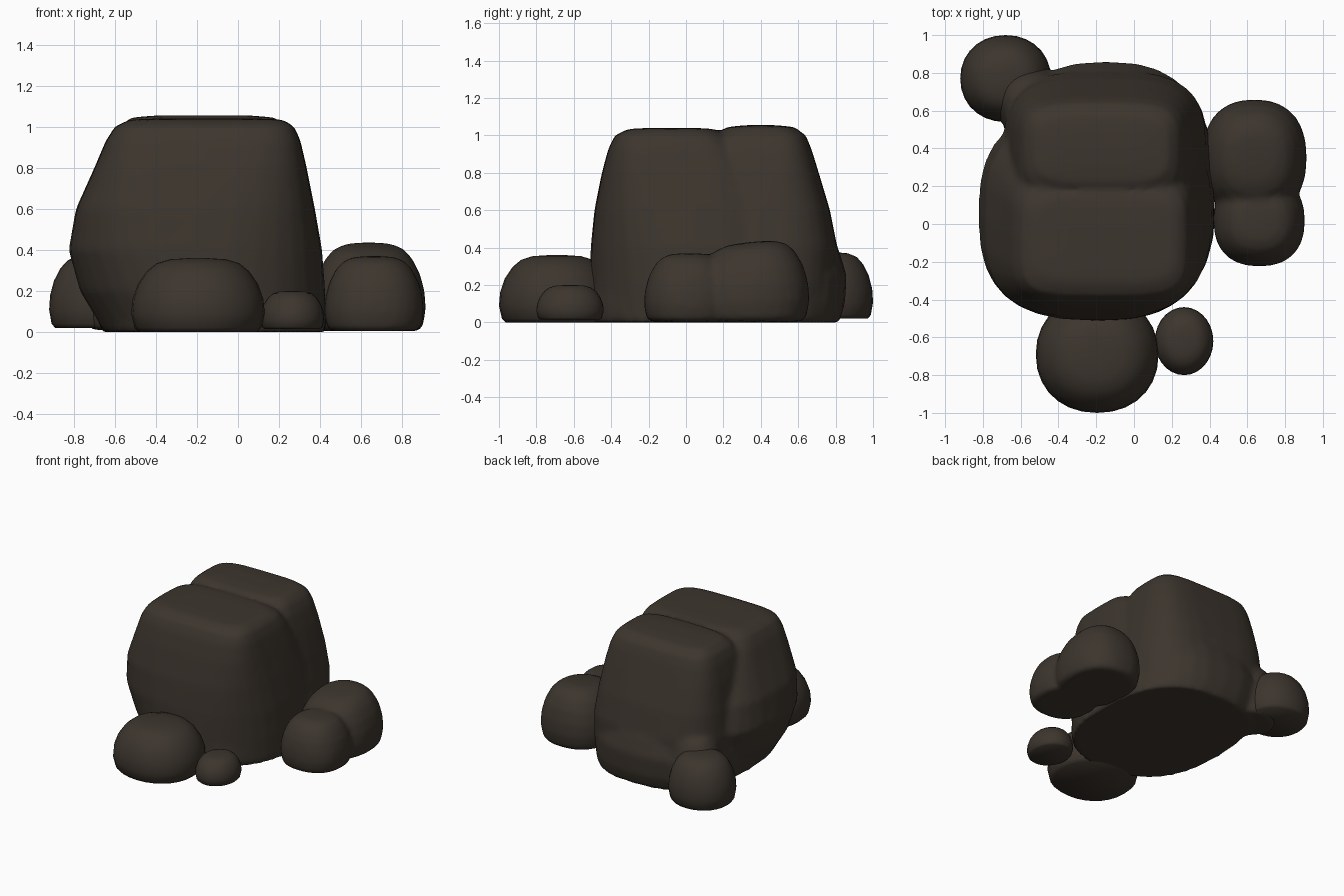
import bpy, math

if "Cube" in bpy.data.objects:
    bpy.data.objects.remove(bpy.data.objects["Cube"])

stone = bpy.data.materials.new("dark brown stone")
stone.diffuse_color = (0.046, 0.036, 0.027, 1)
stone.use_nodes = True
stone.node_tree.nodes["Principled BSDF"].inputs["Base Color"].default_value = stone.diffuse_color


def spow(v, p):
    return math.copysign(abs(v) ** p, v)


def rock(name, rings, power=(0.65, 0.65), n=32, tilt=(0, 0), pivot=(0, 0)):
    """Loft rounded-box rings (z, x0, x1, y0, y1); power runs foot to top (1 = round, 0.5 = boxy)."""
    verts, faces = [], []
    top = rings[-1][0]
    for z, x0, x1, y0, y1 in rings:
        p = power[0] + (power[1] - power[0]) * z / top
        for i in range(n):
            a = 2 * math.pi * i / n
            x = (x0 + x1) / 2 + (x1 - x0) / 2 * spow(math.cos(a), p)
            y = (y0 + y1) / 2 + (y1 - y0) / 2 * spow(math.sin(a), p)
            lift = (tilt[0] * (x - pivot[0]) + tilt[1] * (y - pivot[1])) * z / top
            verts.append((x, y, z + lift))
    for r in range(len(rings) - 1):
        for i in range(n):
            j = (i + 1) % n
            faces.append((r * n + i, r * n + j, (r + 1) * n + j, (r + 1) * n + i))
    faces.append(tuple(reversed(range(n))))
    faces.append(tuple(range((len(rings) - 1) * n, len(rings) * n)))
    me = bpy.data.meshes.new(name)
    me.from_pydata(verts, [], faces)
    me.materials.append(stone)
    ob = bpy.data.objects.new(name, me)
    bpy.context.collection.objects.link(ob)
    for p in me.polygons:
        p.use_smooth = True
    return ob


def boulder(name, x0, x1, y0, y1, z0, z1, power=0.8, tilt=(0, 0)):
    """Small loose boulder: domed top, slightly tucked flat foot."""
    cx, cy, h = (x0 + x1) / 2, (y0 + y1) / 2, z1 - z0
    prof = [(0, .88), (.06, .95), (.25, 1), (.45, .98), (.65, .9),
            (.82, .77), (.93, .62), (.985, .42), (1, .15)]
    rings = [(z0 + h * t, cx - (cx - x0) * s, cx + (x1 - cx) * s,
              cy - (cy - y0) * s, cy + (y1 - cy) * s) for t, s in prof]
    return rock(name, rings, (power, power), 28, tilt, (cx, cy))


def fuse(parts, voxel, steps):
    """Join parts into one soft stone."""
    bpy.ops.object.select_all(action='DESELECT')
    for o in parts:
        o.select_set(True)
    bpy.context.view_layer.objects.active = parts[0]
    bpy.ops.object.join()
    rm = parts[0].modifiers.new("fuse", 'REMESH')
    rm.mode = 'VOXEL'
    rm.voxel_size = voxel
    rm.use_smooth_shade = True
    sm = parts[0].modifiers.new("soften", 'SMOOTH')
    sm.factor = 0.5
    sm.iterations = steps


# Main boulder: two leaning blocks with a shallow cleft, on a wide rounded skirt
front_block = rock("main_boulder", [
    (0, -.65, .43, -.51, .6), (.2, -.77, .425, -.515, .62), (.4, -.825, .41, -.51, .62),
    (.6, -.79, .375, -.49, .54), (.8, -.70, .335, -.45, .40), (.93, -.645, .305, -.415, .29),
    (1.0, -.60, .275, -.38, .22), (1.035, -.53, .22, -.31, .15), (1.04, -.4, .1, -.2, .05)],
    (.95, .42))
back_block = rock("back_block", [
    (0, -.62, .38, -.05, .79), (.2, -.69, .39, -.05, .81), (.4, -.69, .38, -.05, .81),
    (.6, -.67, .345, .0, .77), (.8, -.64, .305, .06, .71), (.93, -.61, .27, .11, .67),
    (1.0, -.58, .235, .16, .64), (1.045, -.52, .18, .22, .58), (1.055, -.4, .06, .32, .48)],
    (.75, .48))
skirt = rock("skirt", [
    (0, -.66, .43, -.5, .82), (.1, -.70, .43, -.51, .85), (.25, -.72, .42, -.5, .86),
    (.38, -.69, .38, -.46, .82), (.5, -.6, .3, -.4, .72)], (.8, .75))

# Neck that ties the rear boulder into the body
neck = boulder("neck", -.74, -.34, .46, .84, .01, .45, .95)
fuse((front_block, back_block, skirt, neck), .02, 7)

# Right-hand pair, merged with a soft crease
rear = boulder("right_boulders", .36, .915, .04, .66, .005, .43, .85, (0, .1))
near = boulder("near", .42, .905, -.225, .26, .005, .37, .85)
fuse((rear, near), .02, 4)

# Loose boulders around the foot
boulder("front_boulder", -.52, .13, -1.0, -.38, 0, .36, .93)
boulder("front_pebble", .11, .42, -.8, -.44, .015, .2, 1)
boulder("rear_boulder", -.92, -.44, .54, 1.0, .02, .375, .95)
